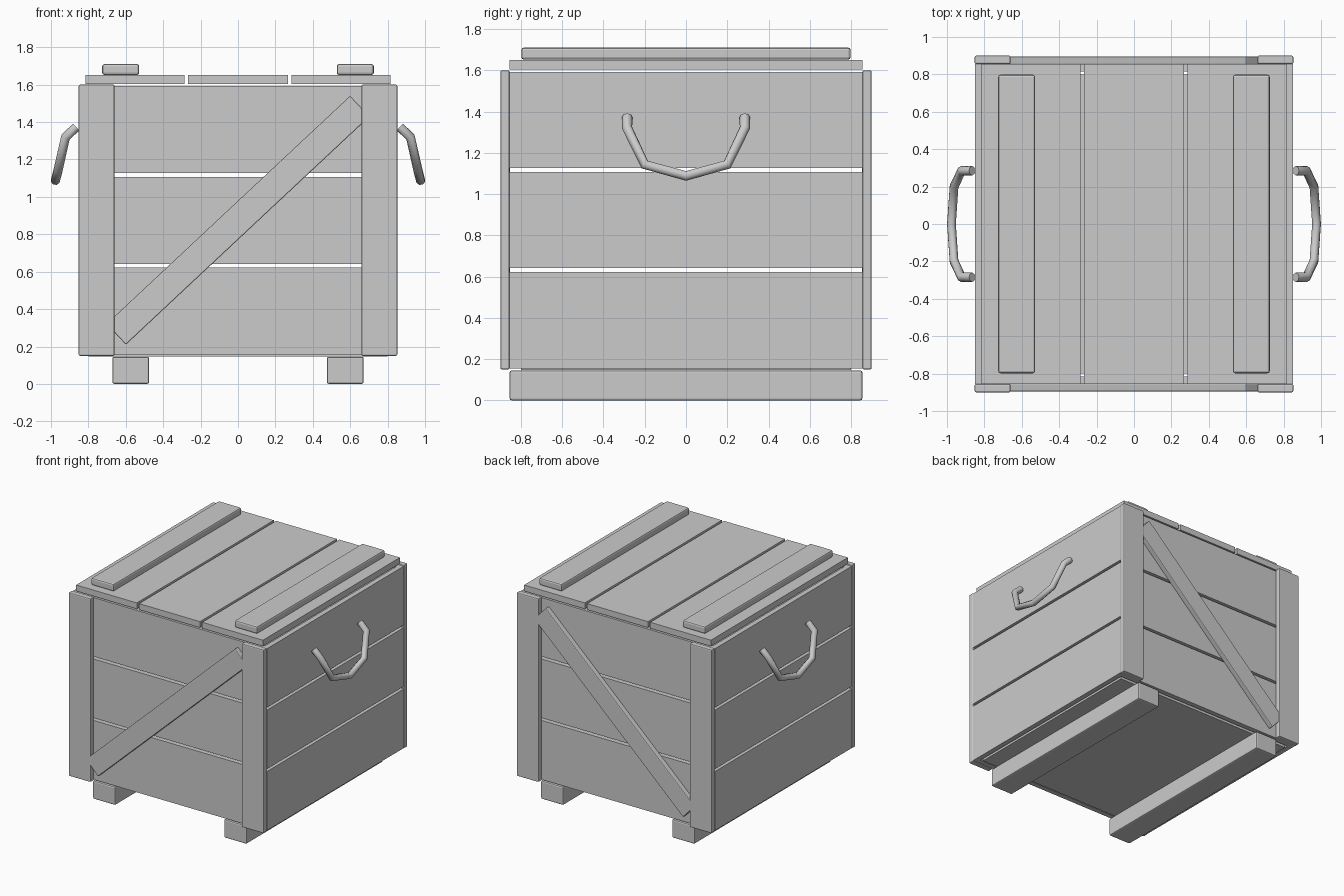
import bpy, math
from mathutils import Matrix

if "Cube" in bpy.data.objects:
    bpy.data.objects.remove(bpy.data.objects["Cube"])


def box(name, x, y, z, bevel=0.0, tilt=0.0):
    """Box from (min, max) ranges, optionally bevelled and tilted about its own y axis."""
    bpy.ops.mesh.primitive_cube_add(size=1)
    o = bpy.context.object
    o.name = name
    o.data.transform(Matrix.Diagonal((x[1] - x[0], y[1] - y[0], z[1] - z[0], 1)))
    o.location = [(r[0] + r[1]) / 2 for r in (x, y, z)]
    o.rotation_euler.y = tilt
    if bevel:
        m = o.modifiers.new("bevel", "BEVEL")
        m.width = bevel
        m.segments = 2
    return o


def span(a, b, s):
    """Range a..b mirrored to side s."""
    return tuple(sorted((a * s, b * s)))


rows = [(0.155, 0.622), (0.642, 1.107), (1.127, 1.592)]

for s, end in ((-1, "front"), (1, "back")):
    # end wall planks
    for i, z in enumerate(rows):
        box(f"{end}_plank_{i}", (-0.81, 0.81), span(0.815, 0.855, s), z)
    # corner posts
    for t in (-1, 1):
        box(f"{end}_post", span(0.66, 0.852, t), span(0.855, 0.9, s), (0.15, 1.6), 0.008)
    # diagonal brace
    box(f"{end}_brace", (-0.892, 0.892), span(0.852, 0.895, s), (0.799, 0.951),
        0.006, -math.radians(43.1))

for s, side in ((-1, "left"), (1, "right")):
    # side wall planks
    for i, z in enumerate(rows):
        box(f"{side}_plank_{i}", span(0.81, 0.85, s), (-0.855, 0.855), z)
    # skids and lid battens
    box(f"{side}_skid", span(0.475, 0.672, s), (-0.855, 0.855), (0, 0.145), 0.01)
    box(f"{side}_lid_batten", span(0.528, 0.726, s), (-0.798, 0.798), (1.652, 1.71), 0.012)
    # rope handle
    half = [(0.865, 0.285, 1.373), (0.922, 0.285, 1.32), (0.962, 0.2, 1.143)]
    path = half + [(0.976, 0, 1.088)] + [(x, -y, z) for x, y, z in reversed(half)]
    cu = bpy.data.curves.new(f"{side}_handle", "CURVE")
    cu.dimensions = "3D"
    cu.bevel_depth = 0.025
    cu.bevel_resolution = 2
    cu.use_fill_caps = True
    sp = cu.splines.new("POLY")
    sp.points.add(len(path) - 1)
    for p, (x, y, z) in zip(sp.points, path):
        p.co = (x * s, y, z, 1)
    o = bpy.data.objects.new(f"{side}_handle", cu)
    bpy.context.collection.objects.link(o)

# lid planks
for i, x in enumerate([(-0.816, -0.286), (-0.266, 0.266), (0.286, 0.816)]):
    box(f"lid_plank_{i}", x, (-0.855, 0.855), (1.603, 1.651))

# floor
box("floor", (-0.8, 0.8), (-0.8, 0.8), (0.147, 0.19))
